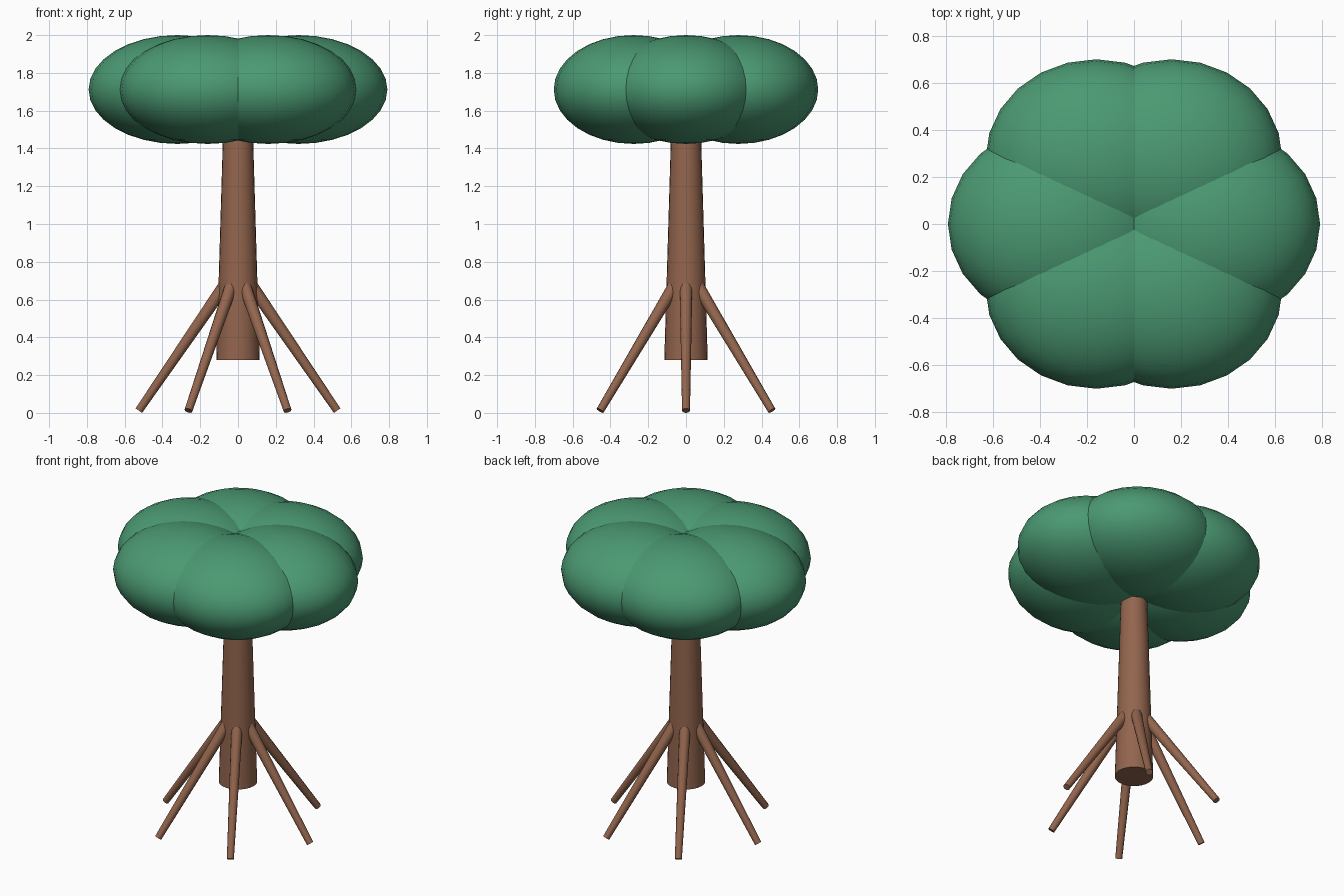
import bpy
from math import radians, cos, sin
from mathutils import Vector

if "Cube" in bpy.data.objects:
    bpy.data.objects.remove(bpy.data.objects["Cube"])


def material(name, rgb):
    m = bpy.data.materials.new(name)
    m.diffuse_color = (*rgb, 1)
    m.use_nodes = True
    m.node_tree.nodes["Principled BSDF"].inputs["Base Color"].default_value = m.diffuse_color
    return m


GREEN = material("leaf_green", (0.07, 0.32, 0.17))
BROWN = material("bark_brown", (0.29, 0.13, 0.075))


def finish(name, mat):
    ob = bpy.context.object
    ob.name = name
    ob.data.materials.append(mat)
    bpy.ops.object.shade_smooth_by_angle(angle=radians(40))
    return ob


def taper(name, start, end, r_start, r_end, sides):
    """Tapered round limb between two points."""
    a, b = Vector(start), Vector(end)
    bpy.ops.mesh.primitive_cone_add(
        vertices=sides, radius1=r_start, radius2=r_end, depth=(b - a).length,
        location=(a + b) / 2,
        rotation=(b - a).to_track_quat('Z', 'Y').to_euler())
    return finish(name, BROWN)


# Trunk, its top hidden inside the canopy
taper("trunk", (0, 0, 0.28), (0, 0, 1.62), 0.115, 0.075, 24)

for i in range(6):
    c, s = cos(radians(60 * i)), sin(radians(60 * i))

    # Stilt roots spreading from the trunk to the ground
    taper(f"stilt_root_{i + 1}", (0.06 * c, 0.06 * s, 0.69),
          (0.525 * c, 0.525 * s, 0.012), 0.034, 0.021, 12)

    # Flattened foliage lobes in a ring
    bpy.ops.mesh.primitive_uv_sphere_add(
        segments=24, ring_count=16, radius=1,
        location=(0.32 * c, 0.32 * s, 1.712))
    lobe = finish(f"canopy_lobe_{i + 1}", GREEN)
    lobe.scale = (0.471, 0.423, 0.288)
